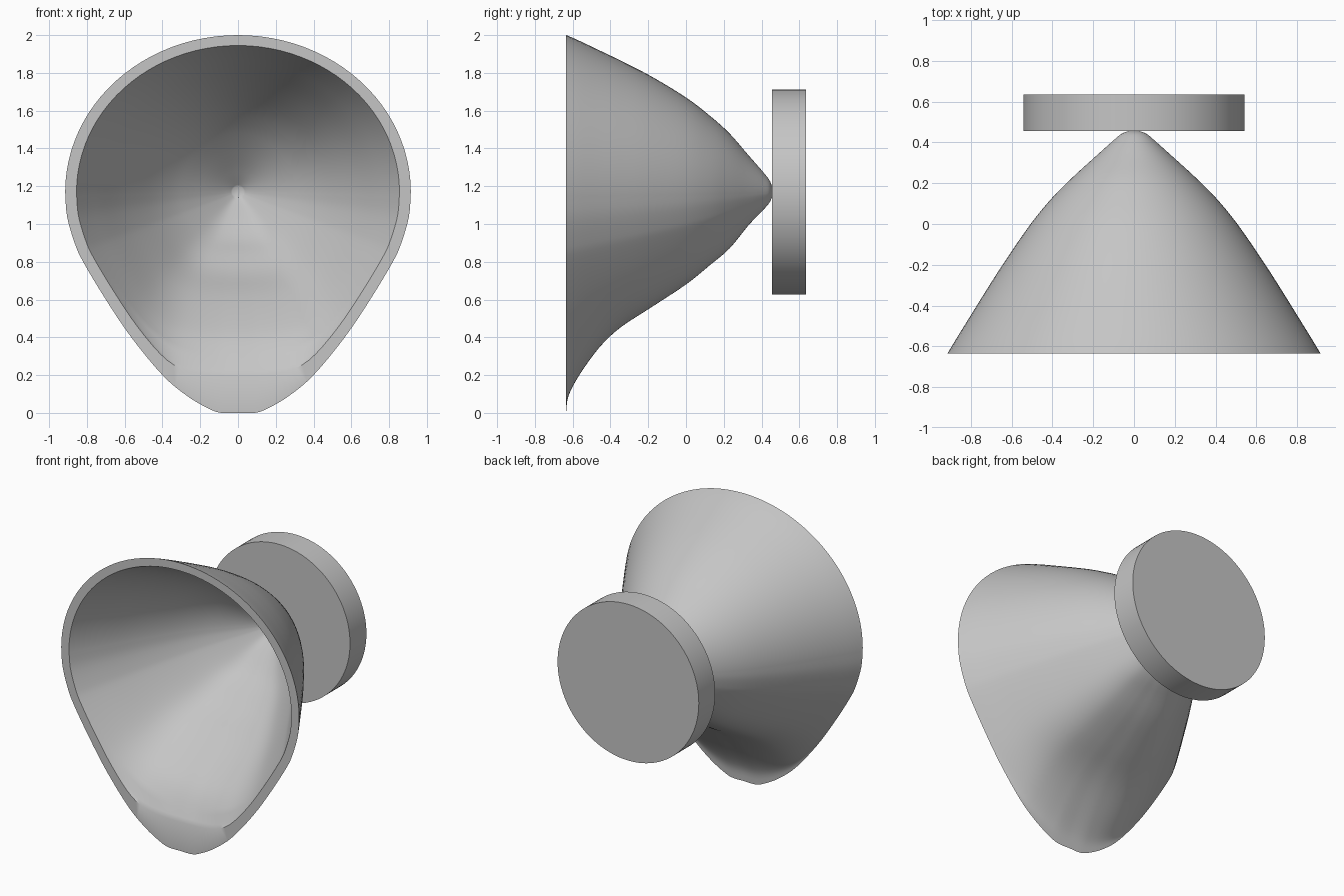
import bpy, bmesh, math
from mathutils import Vector

if "Cube" in bpy.data.objects:
    bpy.data.objects.remove(bpy.data.objects["Cube"])

CENTRE_Z = 1.17

grey = bpy.data.materials.new("ceramic grey")
grey.diffuse_color = (0.56, 0.56, 0.56, 1)
grey.use_nodes = True
grey.node_tree.nodes["Principled BSDF"].inputs["Base Color"].default_value = grey.diffuse_color


def spline(pts, n):
    """Smooth curve through points of any dimension, n steps per span."""
    out = []
    for i in range(len(pts) - 1):
        p0, p1, p2 = pts[max(i - 1, 0)], pts[i], pts[i + 1]
        p3 = pts[min(i + 2, len(pts) - 1)]
        for k in range(n):
            t = k / n
            out.append(tuple(
                0.5 * (2 * b + (c - a) * t + (2 * a - 5 * b + 4 * c - d) * t * t
                       + (3 * b - a - 3 * c + d) * t ** 3)
                for a, b, c, d in zip(p0, p1, p2, p3)))
    out.append(tuple(pts[-1]))
    return out


# Rim outline about the centre, right half from top to bottom
upper = [(0.915 * math.sin(a), 0.83 * math.cos(a))
         for a in (math.pi / 2 * i / 24 for i in range(24))]
lower = spline([(0.915, 0), (0.905, -0.13), (0.865, -0.27), (0.82, -0.37),
                (0.70, -0.57), (0.565, -0.77), (0.40, -0.97), (0.27, -1.08),
                (0.16, -1.145), (0.09, -1.17), (0, -1.17)], 4)
half = upper + lower
outline = half + [(-x, z) for x, z in half[-2:0:-1]]

# Stations: y, half width, height above centre, depth below centre
outer = [(-0.635, 0.915, 0.83, 1.17), (-0.622, 0.907, 0.825, 1.08),
         (-0.565, 0.873, 0.80, 0.97), (-0.46, 0.808, 0.75, 0.825),
         (-0.35, 0.74, 0.697, 0.72), (-0.19, 0.638, 0.615, 0.615),
         (0.0, 0.507, 0.50, 0.49), (0.13, 0.40, 0.40, 0.385),
         (0.23, 0.30, 0.31, 0.30), (0.33, 0.19, 0.195, 0.178),
         (0.40, 0.112, 0.115, 0.105), (0.44, 0.065, 0.065, 0.06),
         (0.455, 0.03, 0.03, 0.03)]
inner = [(-0.635, 0.855, 0.775, 0.97), (-0.545, 0.80, 0.735, 0.82),
         (-0.44, 0.735, 0.685, 0.71), (-0.23, 0.605, 0.578, 0.55),
         (-0.03, 0.467, 0.46, 0.43), (0.10, 0.36, 0.36, 0.325),
         (0.20, 0.258, 0.262, 0.245), (0.30, 0.145, 0.15, 0.135),
         (0.36, 0.075, 0.075, 0.07), (0.395, 0.03, 0.03, 0.03)]


def ring(bm, y, w, top, depth, p):
    """Scaled rim outline whose lower end is softly flattened to the depth."""
    s = w / 0.915
    r = min(depth / (1.17 * s), 1)
    verts = []
    for x, z in outline:
        if z >= 0:
            nz = z * top / 0.83
        else:
            f = -z / 1.17
            nz = -1.17 * s * f / (1 + (r ** -p - 1) * f ** p) ** (1 / p)
        verts.append(bm.verts.new((x * s, y, CENTRE_Z + nz)))
    return verts


def loft(bm, stations, first_p):
    rings = [ring(bm, *st, first_p if i < 2 else 6)
             for i, st in enumerate(spline(stations, 4))]
    for a, b in zip(rings, rings[1:]):
        bridge(bm, a, b)
    bm.faces.new(rings[-1])
    return rings[0]


def bridge(bm, a, b):
    n = len(a)
    for i in range(n):
        j = (i + 1) % n
        bm.faces.new((a[i], a[j], b[j], b[i]))


def finish(bm, name, angle):
    bmesh.ops.recalc_face_normals(bm, faces=bm.faces)
    mesh = bpy.data.meshes.new(name)
    bm.to_mesh(mesh)
    bm.free()
    mesh.materials.append(grey)
    obj = bpy.data.objects.new(name, mesh)
    bpy.context.collection.objects.link(obj)
    bpy.ops.object.select_all(action='DESELECT')
    obj.select_set(True)
    bpy.context.view_layer.objects.active = obj
    bpy.ops.object.shade_smooth_by_angle(angle=math.radians(angle))


# Bowl: outer shell, inner basin and the flat rim joining them
bm = bmesh.new()
bridge(bm, loft(bm, outer, 6), loft(bm, inner, 16))
finish(bm, "bowl", 40)

# Round mounting plate behind the bowl
bm = bmesh.new()
bmesh.ops.create_cone(bm, cap_ends=True, segments=96, radius1=0.543,
                      radius2=0.543, depth=0.18)
for v in bm.verts:
    v.co = Vector((v.co.x, v.co.z + 0.545, v.co.y + CENTRE_Z))
finish(bm, "mounting_plate", 30)
